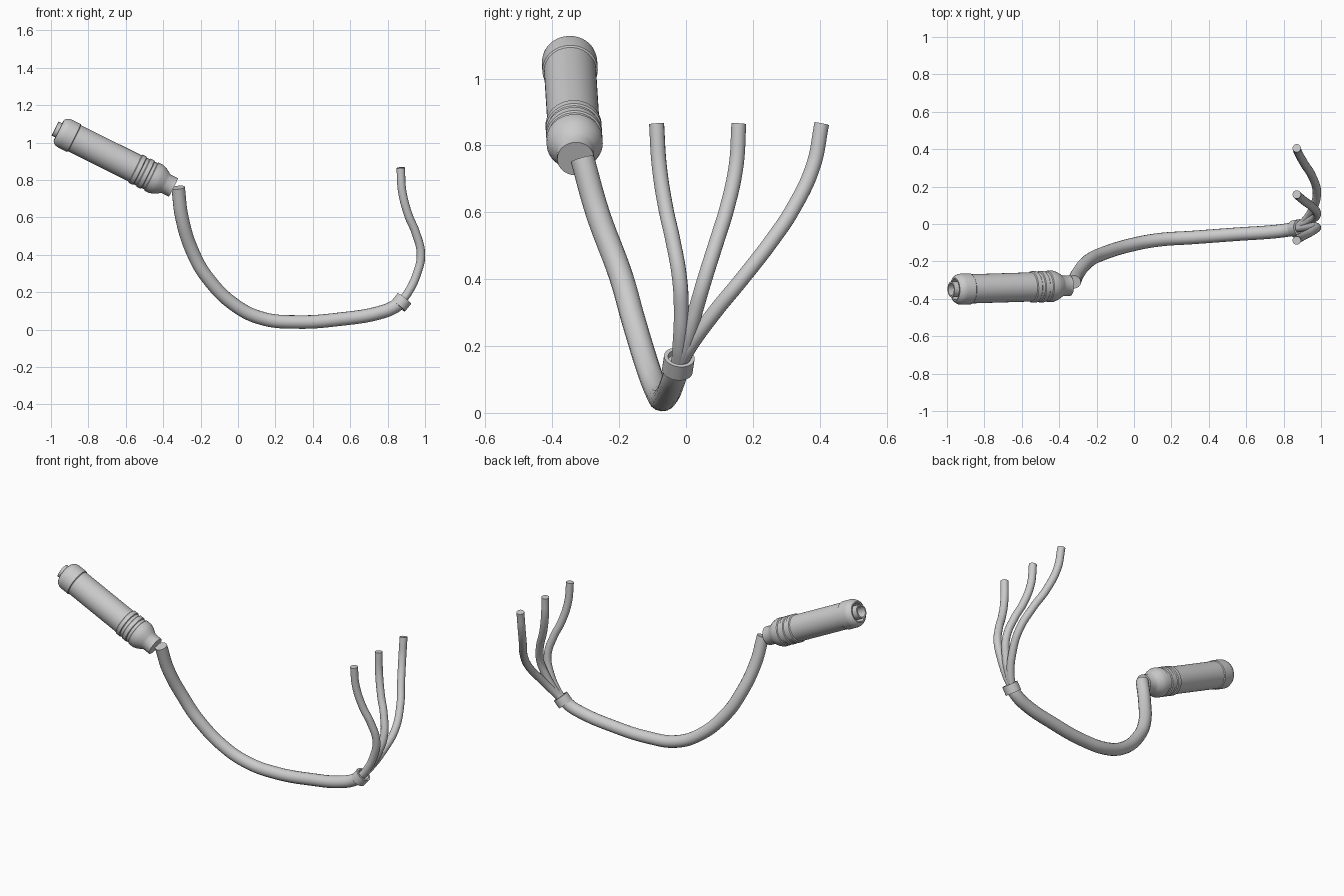
import bpy, bmesh, math
from mathutils import Vector

cube = bpy.data.objects.get("Cube")
if cube:
    bpy.data.objects.remove(cube)

grey = bpy.data.materials.new("light_grey")
grey.use_nodes = True
colour = (0.6, 0.6, 0.6, 1)
grey.diffuse_color = colour
grey.node_tree.nodes["Principled BSDF"].inputs["Base Color"].default_value = colour


def finish(obj):
    if not obj.data.materials:
        obj.data.materials.append(grey)
    bpy.ops.object.select_all(action='DESELECT')
    obj.select_set(True)
    bpy.context.view_layer.objects.active = obj
    if obj.type == 'CURVE':
        bpy.ops.object.convert(target='MESH')
    bpy.ops.object.shade_smooth_by_angle(angle=math.radians(35))


def lathe(name, profile, start, end, segments=48):
    """Spin (distance, radius) points around the axis from start to end."""
    bm = bmesh.new()
    verts = [bm.verts.new((r, 0, t)) for t, r in profile]
    edges = [bm.edges.new(pair) for pair in zip(verts, verts[1:])]
    bmesh.ops.spin(bm, geom=verts + edges, cent=(0, 0, 0), axis=(0, 0, 1),
                   angle=math.tau, steps=segments, use_duplicate=False)
    bmesh.ops.remove_doubles(bm, verts=bm.verts, dist=0.0001)
    bmesh.ops.recalc_face_normals(bm, faces=bm.faces)
    mesh = bpy.data.meshes.new(name)
    bm.to_mesh(mesh)
    bm.free()
    obj = bpy.data.objects.new(name, mesh)
    bpy.context.collection.objects.link(obj)
    obj.location = start
    axis = Vector(end) - Vector(start)
    obj.rotation_euler = axis.to_track_quat('Z', 'Y').to_euler()
    finish(obj)


def tube(name, points, radius):
    """Sweep a round section along a smooth path."""
    curve = bpy.data.curves.new(name, 'CURVE')
    curve.dimensions = '3D'
    curve.bevel_depth = radius
    curve.bevel_resolution = 6
    curve.resolution_u = 10
    curve.use_fill_caps = True
    spline = curve.splines.new('BEZIER')
    spline.bezier_points.add(len(points) - 1)
    for bp, co in zip(spline.bezier_points, points):
        bp.co = co
        bp.handle_left_type = bp.handle_right_type = 'AUTO'
    obj = bpy.data.objects.new(name, curve)
    bpy.context.collection.objects.link(obj)
    finish(obj)


# Connector: hollow tip, rounded cap, plain grip, raised bands, tapered neck
tip, neck = (-0.978, -0.35, 1.075), (-0.345, -0.33, 0.76)
lathe("connector_body", [
    (0.08, 0), (0.08, 0.052), (0.022, 0.055), (0.022, 0.062), (0.03, 0.073),
    (0.045, 0.081), (0.06, 0.083), (0.112, 0.083), (0.116, 0.078),
    (0.478, 0.078), (0.482, 0.084), (0.505, 0.084), (0.509, 0.079),
    (0.525, 0.079), (0.529, 0.084), (0.552, 0.084), (0.556, 0.079),
    (0.572, 0.079), (0.576, 0.084), (0.605, 0.084), (0.625, 0.077),
    (0.65, 0.063), (0.662, 0.055), (0.707, 0.055), (0.707, 0)], tip, neck)
lathe("connector_tip", [
    (0.08, 0.042), (0, 0.042), (0, 0.033), (0.06, 0.033), (0.06, 0)], tip, neck)

# Main cable
tube("main_cable", [
    (-0.32, -0.31, 0.76), (-0.30, -0.265, 0.6), (-0.24, -0.195, 0.41),
    (-0.165, -0.158, 0.28), (-0.015, -0.112, 0.13), (0.13, -0.085, 0.06),
    (0.315, -0.072, 0.041), (0.545, -0.055, 0.056), (0.76, -0.04, 0.092),
    (0.835, -0.03, 0.122), (0.87, -0.024, 0.15)], 0.036)

# Collar where the cable splits
lathe("split_collar", [
    (0, 0.034), (0, 0.046), (0.052, 0.046), (0.052, 0.034), (0, 0.034)],
    (0.857, -0.026, 0.126), (0.889, -0.02, 0.166))

# Three wires share one side outline and fan out sideways
outline = [(0.868, 0.145), (0.91, 0.2), (0.957, 0.3), (0.978, 0.4),
           (0.95, 0.52), (0.912, 0.61), (0.878, 0.74), (0.87, 0.865)]
fans = {
    "front_wire": (-0.022, -0.018, -0.014, -0.019, -0.04, -0.06, -0.08, -0.088),
    "middle_wire": (-0.02, 0.0, 0.027, 0.056, 0.094, 0.122, 0.15, 0.158),
    "back_wire": (-0.02, 0.012, 0.085, 0.167, 0.26, 0.32, 0.381, 0.406),
}
for name, sideways in fans.items():
    tube(name, [(x, y, z) for (x, z), y in zip(outline, sideways)], 0.0225)
